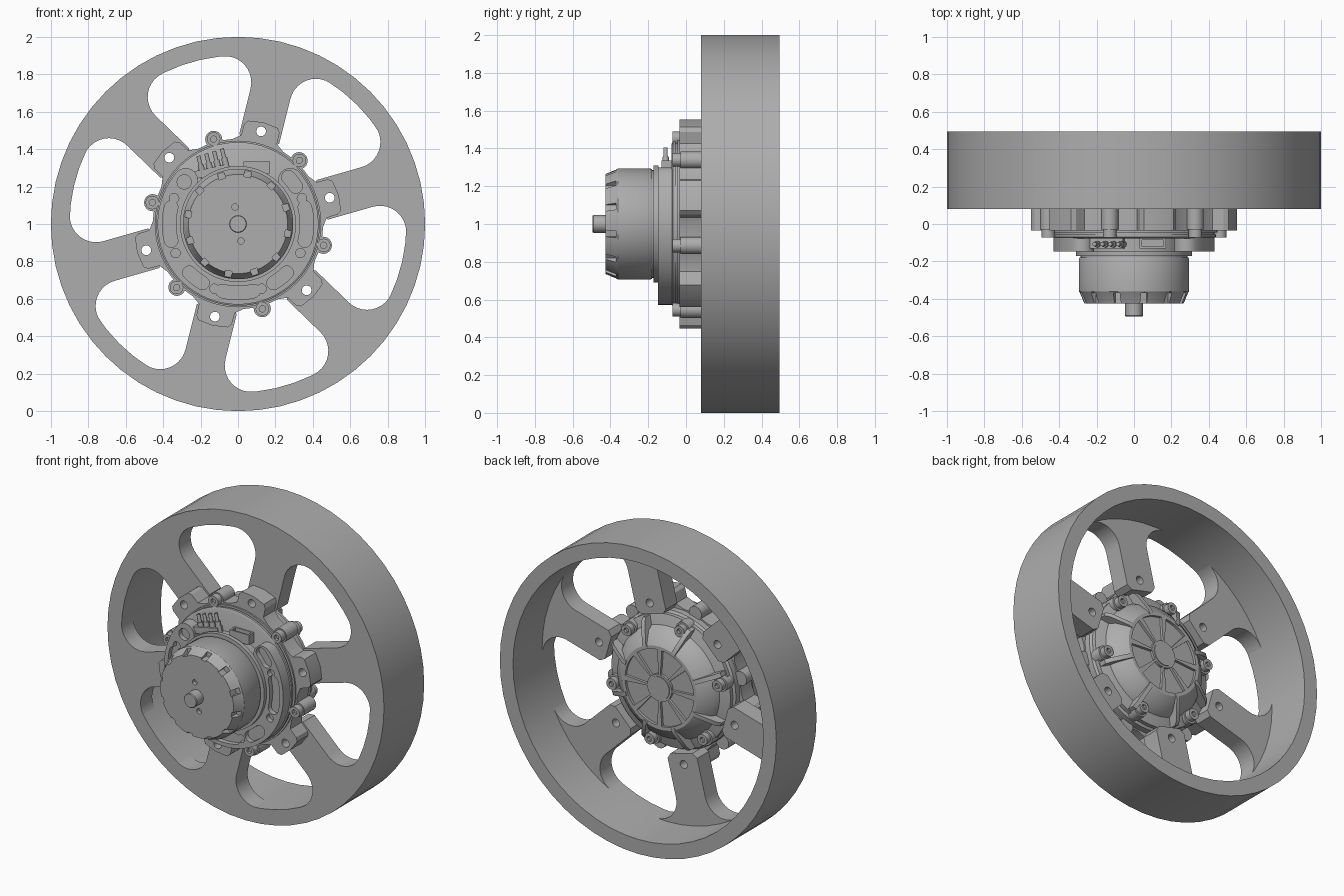
import bpy, bmesh
from math import sin, cos, radians, sqrt, atan2, pi
from mathutils import Vector, Matrix

if "Cube" in bpy.data.objects:
    bpy.data.objects.remove(bpy.data.objects["Cube"])

AXIS_Z = 1.0
LUGS = [16 + 60 * i for i in range(6)]
SCREWS = [a + 30 for a in LUGS]

grey = bpy.data.materials.new("machined_grey")
grey.use_nodes = True
grey.diffuse_color = (0.42, 0.42, 0.42, 1)
grey.node_tree.nodes["Principled BSDF"].inputs["Base Color"].default_value = (0.42, 0.42, 0.42, 1)


def finish(name, bm, angle=30):
    bmesh.ops.remove_doubles(bm, verts=bm.verts, dist=1e-5)
    bmesh.ops.recalc_face_normals(bm, faces=bm.faces)
    mesh = bpy.data.meshes.new(name)
    bm.to_mesh(mesh)
    bm.free()
    mesh.materials.append(grey)
    ob = bpy.data.objects.new(name, mesh)
    bpy.context.collection.objects.link(ob)
    smooth(ob, angle)
    return ob


def smooth(ob, angle=30):
    bpy.ops.object.select_all(action='DESELECT')
    ob.select_set(True)
    bpy.context.view_layer.objects.active = ob
    bpy.ops.object.shade_smooth_by_angle(angle=radians(angle))


def polar(r, deg):
    return (r * cos(radians(deg)), r * sin(radians(deg)))


def lathe(name, profile, seg=64, closed=False):
    """Turn (radius, y) points about the wheel axis."""
    bm = bmesh.new()
    rings = []
    for r, y in profile:
        pts = [polar(r, 360 * i / seg) for i in range(seg)]
        rings.append([bm.verts.new((x, y, z + AXIS_Z)) for x, z in pts])
    pairs = list(zip(rings, rings[1:] + rings[:1])) if closed else list(zip(rings, rings[1:]))
    for a, b in pairs:
        for i in range(seg):
            j = (i + 1) % seg
            bm.faces.new((a[i], a[j], b[j], b[i]))
    return finish(name, bm)


def add_prism(bm, outline, y0, y1, turn=0):
    """Extrude an outline lying across the axis, turned about the axis."""
    rot = Matrix.Rotation(radians(turn), 2)
    pts = [rot @ Vector(p) for p in outline]
    lo, hi = ([bm.verts.new((p.x, y, p.y + AXIS_Z)) for p in pts] for y in (y0, y1))
    bm.faces.new(lo)
    bm.faces.new(hi)
    for i in range(len(pts)):
        j = (i + 1) % len(pts)
        bm.faces.new((lo[i], lo[j], hi[j], hi[i]))


def prisms(name, outline, y0, y1, turns=(0,)):
    bm = bmesh.new()
    for t in turns:
        add_prism(bm, outline, y0, y1, t)
    return finish(name, bm)


def circle(r, cx=0, cy=0, seg=20):
    return [(cx + x, cy + y) for x, y in (polar(r, 360 * i / seg) for i in range(seg))]


def box(u0, u1, w):
    return [(u0, -w), (u1, -w), (u1, w), (u0, w)]


def arc_slot(r, half_width, a0, a1, round_ends=True, steps=16):
    """Curved slot along a circle of radius r."""
    arc = [a0 + (a1 - a0) * i / steps for i in range(steps + 1)]
    pts = [polar(r + half_width, a) for a in arc]
    caps = range(20, 180, 20) if round_ends else ()
    ex, ey = polar(r, a1)
    pts += [(ex + x, ey + y) for x, y in (polar(half_width, a1 + c) for c in caps)]
    pts += [polar(r - half_width, a) for a in reversed(arc)]
    sx, sy = polar(r, a0)
    pts += [(sx + x, sy + y) for x, y in (polar(half_width, a0 + 180 + c) for c in caps)]
    return pts


def cut(ob, *cutters):
    for c in cutters:
        mod = ob.modifiers.new("cut", 'BOOLEAN')
        mod.operation, mod.object, mod.solver = 'DIFFERENCE', c, 'EXACT'
    deps = bpy.context.evaluated_depsgraph_get()
    mesh = bpy.data.meshes.new_from_object(ob.evaluated_get(deps))
    ob.modifiers.clear()
    ob.data = mesh
    for c in cutters:
        bpy.data.objects.remove(c)
    smooth(ob)


# Rim
lathe("rim", [(1, 0.08), (1, 0.495), (0.905, 0.495), (0.9, 0.2), (0.9, 0.08)], 56, closed=True)


# Spokes, flaring into the rim with tangent fillets
def spoke_outline(w=0.11, fillet=0.14, rim=0.9, inner=0.44):
    cv = w + fillet
    cu = sqrt((rim - fillet) ** 2 - cv ** 2)
    end = atan2(cv, cu)
    half = [(inner, w - 0.03), (inner + 0.03, w)]
    for i in range(11):
        a = -pi / 2 + (end + pi / 2) * i / 10
        half.append((cu + fillet * cos(a), cv + fillet * sin(a)))
    tip = [(0.94 * cos(end * k / 4), 0.94 * sin(end * k / 4)) for k in (4, 3, 2, 1)]
    half += tip
    return half + [(0.94, 0)] + [(u, -v) for u, v in reversed(half)]


spokes = prisms("spokes", spoke_outline(), 0.08, 0.2, LUGS)
cut(spokes, prisms("bolt_cutter", circle(0.026, 0.51), 0, 0.3, LUGS))

# Mounting ring with six lugs and screw bosses
lug = [(0.455, -18), (0.475, -12), (0.535, -10.5), (0.555, -8.5), (0.56, 0),
       (0.555, 8.5), (0.535, 10.5), (0.475, 12), (0.455, 18), (0.455, 24), (0.455, 30), (0.455, 36)]
ring = prisms("mounting_ring", [polar(r, a + t) for t in LUGS for r, a in lug], -0.035, 0.08)
cut(ring, prisms("bolt_cutter", circle(0.026, 0.51), -0.2, 0.3, LUGS))
prisms("screw_bosses", circle(0.046, 0.47), -0.03, 0.09, SCREWS)


def screws(name, r, y0, y1, front):
    heads = prisms(name, circle(0.036, r), min(y0, y1), max(y0, y1), SCREWS)
    d = -0.02 if front else 0.02
    a, b = sorted((y1 - d, y1 + d))
    cut(heads, prisms("socket_cutter", circle(0.018, r, 0, 6), a, b, SCREWS))


screws("front_screws", 0.472, -0.03, -0.072, True)

# Stepped front plate
lathe("front_plate", [(0, 0), (0.445, 0), (0.445, -0.045), (0.43, -0.045), (0.43, -0.055),
                      (0.437, -0.055), (0.437, -0.07), (0.42, -0.078), (0, -0.078)])

# Slotted stator pad, open at the top
pad = prisms("stator_pad", arc_slot(0.365, 0.065, -220, 40, steps=60), -0.147, -0.07)
slots = [prisms("slot_cutter", arc_slot(0.368, 0.036, a - h, a + h), -0.2, -0.115)
         for a, h in ((0, 14), (180, 14), (270, 13), (232, 7), (308, 7), (38, 5))]
holes = prisms("hole_cutter", circle(0.025, 0.368), -0.2, -0.115, (22, 158, 205, 335, 250, 290))
port = prisms("port_cutter", circle(0.038, 0.365), -0.2, -0.115, (142,))
cut(pad, *slots, holes, port)

# Motor can with vent notches
lathe("can_base", [(0, -0.07), (0.29, -0.07), (0.29, -0.145), (0.31, -0.145),
                   (0.31, -0.172), (0.285, -0.172), (0.285, -0.185), (0, -0.185)])
can = lathe("motor_can", [(0, -0.18), (0.29, -0.18), (0.295, -0.19), (0.295, -0.36),
                          (0.288, -0.37), (0.265, -0.425), (0, -0.425)])
cut(can, prisms("vent_cutter", box(0.255, 0.33, 0.018), -0.45, -0.37, [19 + 30 * i for i in range(12)]),
    prisms("pin_cutter", circle(0.017, 0.092), -0.45, -0.40, (100, 280)))
lathe("shaft", [(0, -0.42), (0.047, -0.42), (0.047, -0.49), (0.043, -0.495), (0, -0.495)], 32)

# Terminal pins and data socket in the pad opening
bm = bmesh.new()
lean = Matrix.Rotation(radians(-14), 4, 'Y')
for i in range(4):
    spot = Matrix.Translation((-0.2 + 0.042 * i, -0.108, 1.315 + 0.013 * i))
    for r, length, lift in ((0.017, 0.08, -0.02), (0.011, 0.07, 0.035)):
        bmesh.ops.create_cone(bm, cap_ends=True, segments=14, radius1=r, radius2=r, depth=length,
                              matrix=spot @ lean @ Matrix.Translation((0, 0, lift - 0.02)))
finish("terminal_pins", bm)
prisms("terminal_block", [(-0.23, 0.24), (-0.05, 0.28), (-0.06, 0.32), (-0.24, 0.28)], -0.13, -0.07)
socket = prisms("data_socket", [(0.03, 0.27), (0.17, 0.27), (0.17, 0.335), (0.03, 0.335)], -0.13, -0.07)
cut(socket, prisms("mouth_cutter", [(0.042, 0.31), (0.158, 0.31), (0.158, 0.35), (0.042, 0.35)], -0.12, -0.085))

# Rear gearbox cover with recessed panels
cover = lathe("rear_cover", [(0, 0.02), (0.445, 0.02), (0.445, 0.12), (0.43, 0.13), (0.43, 0.155),
                             (0.40, 0.165), (0.365, 0.175), (0.345, 0.215), (0.285, 0.265),
                             (0.27, 0.275), (0, 0.275)])
panels = [prisms("panel_cutter", arc_slot(0.168, 0.08, a + 4, a + 41, False), 0.258, 0.3)
          for a in range(0, 360, 45)]
cut(cover, *panels)
lathe("rear_hub_disc", [(0, 0.27), (0.075, 0.27), (0.075, 0.28), (0, 0.28)], 32)

# Radial fins, sloping along the cover shoulder
bm = bmesh.new()
for k in range(8):
    a = radians(45 * k + 22.5)
    side = [(0.26, 0.2), (0.26, 0.28), (0.285, 0.28), (0.40, 0.225), (0.425, 0.2), (0.425, 0.13)]
    rows = []
    for t in (-0.014, 0.014):
        rows.append([bm.verts.new((r * cos(a) - t * sin(a), y, AXIS_Z + r * sin(a) + t * cos(a))) for r, y in side])
    bm.faces.new(rows[0])
    bm.faces.new(rows[1])
    for i in range(len(side)):
        j = (i + 1) % len(side)
        bm.faces.new((rows[0][i], rows[0][j], rows[1][j], rows[1][i]))
finish("cover_fins", bm)
prisms("rear_screw_bosses", circle(0.048, 0.395), 0.12, 0.19, SCREWS)
screws("rear_screws", 0.395, 0.18, 0.225, False)
